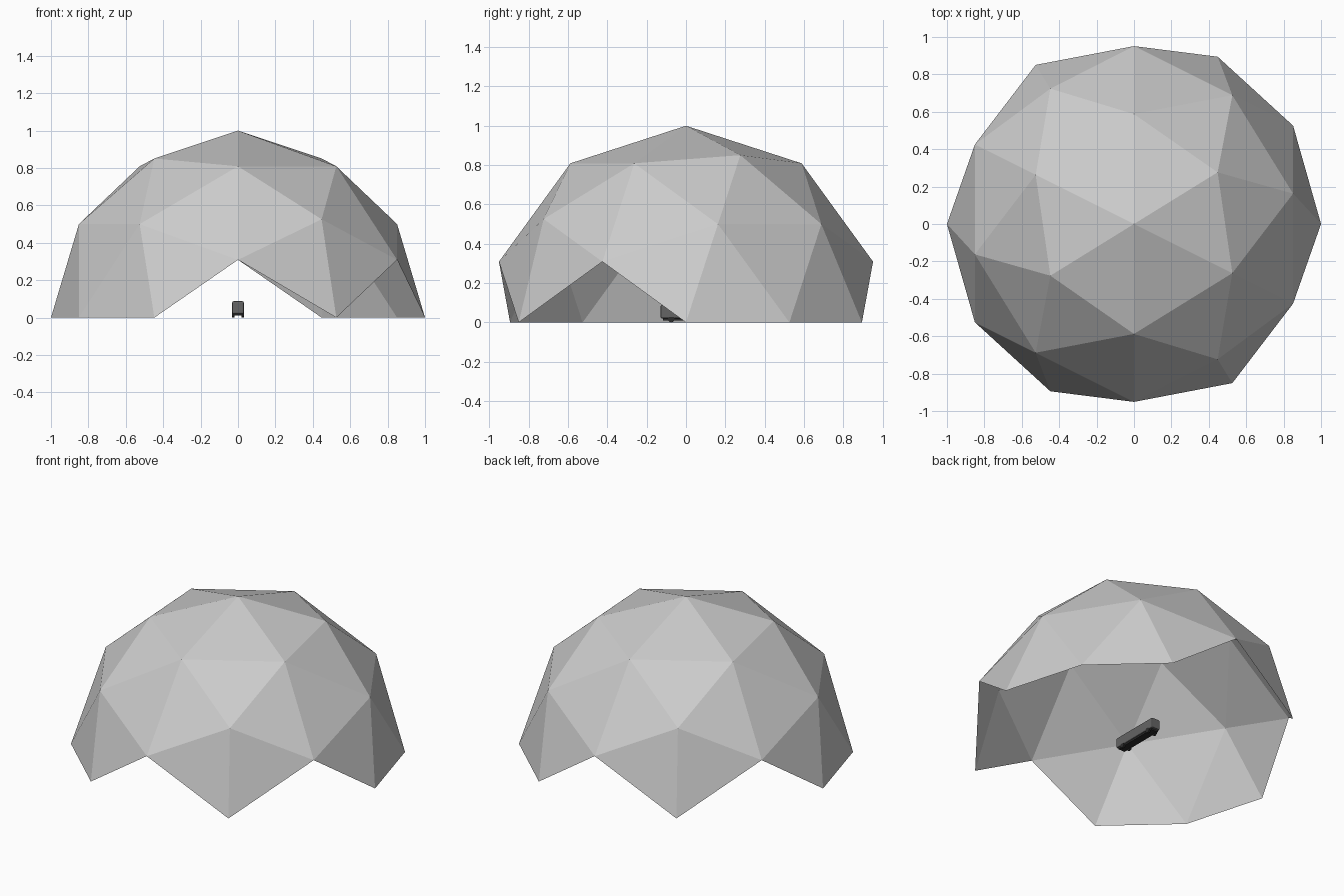
import bpy, bmesh, math
from mathutils import Vector, Matrix

if "Cube" in bpy.data.objects:
    bpy.data.objects.remove(bpy.data.objects["Cube"])


def material(name, v):
    m = bpy.data.materials.new(name)
    m.diffuse_color = (v, v, v, 1)
    m.use_nodes = True
    m.node_tree.nodes["Principled BSDF"].inputs["Base Color"].default_value = m.diffuse_color
    return m


PANEL = material("light grey panel", 0.6)
BODY = material("dark grey body", 0.13)
BLACK = material("black underside", 0.025)


def finish(bm, name, mat):
    me = bpy.data.meshes.new(name)
    bm.to_mesh(me)
    bm.free()
    ob = bpy.data.objects.new(name, me)
    me.materials.append(mat)
    bpy.context.collection.objects.link(ob)
    return ob


def box(name, mat, size, loc):
    bm = bmesh.new()
    bmesh.ops.create_cube(bm, size=1)
    bmesh.ops.scale(bm, vec=size, verts=bm.verts)
    bmesh.ops.translate(bm, vec=loc, verts=bm.verts)
    return finish(bm, name, mat)


def wheel(name, r, width, loc):
    bm = bmesh.new()
    bmesh.ops.create_cone(bm, cap_ends=True, segments=12, radius1=r, radius2=r, depth=width,
                          matrix=Matrix.Translation(loc) @ Matrix.Rotation(math.pi / 2, 4, 'Y'))
    return finish(bm, name, BLACK)


# Geodesic dome: icosahedron standing on an edge, each face split into four
phi = (1 + math.sqrt(5)) / 2
bm = bmesh.new()
for a in (-1, 1):
    for b in (-phi, phi):
        for co in ((a, 0, b), (b, a, 0), (0, b, a)):
            bm.verts.new(Vector(co).normalized())
bmesh.ops.convex_hull(bm, input=bm.verts)
bmesh.ops.subdivide_edges(bm, edges=bm.edges[:], cuts=1, use_grid_fill=True)
for v in bm.verts:
    v.co.normalize()
bmesh.ops.rotate(bm, verts=bm.verts, matrix=Matrix.Rotation(math.atan(1 / phi), 3, 'Z'))
bmesh.ops.recalc_face_normals(bm, faces=bm.faces)
# Dropping every panel that reaches below ground leaves the triangular openings
low = [v for v in bm.verts if v.co.z < -0.01]
bmesh.ops.delete(bm, geom=low, context='VERTS')
finish(bm, "dome", PANEL)

# Small bus parked inside
Y0, Y1 = -0.13, 0.205
YC, L = (Y0 + Y1) / 2, Y1 - Y0
body = box("bus_body", BODY, (0.062, L, 0.068), (0, YC, 0.054))
bev = body.modifiers.new("rounded corners", 'BEVEL')
bev.width, bev.segments = 0.008, 2
box("bus_chassis", BLACK, (0.05, L * 0.92, 0.012), (0, YC, 0.016))
for y, end in ((-0.075, "front"), (0.16, "rear")):
    for s, side in ((-1, "left"), (1, "right")):
        wheel(f"{end}_{side}_wheel", 0.017, 0.012, Vector((s * 0.025, y, 0.017)))
